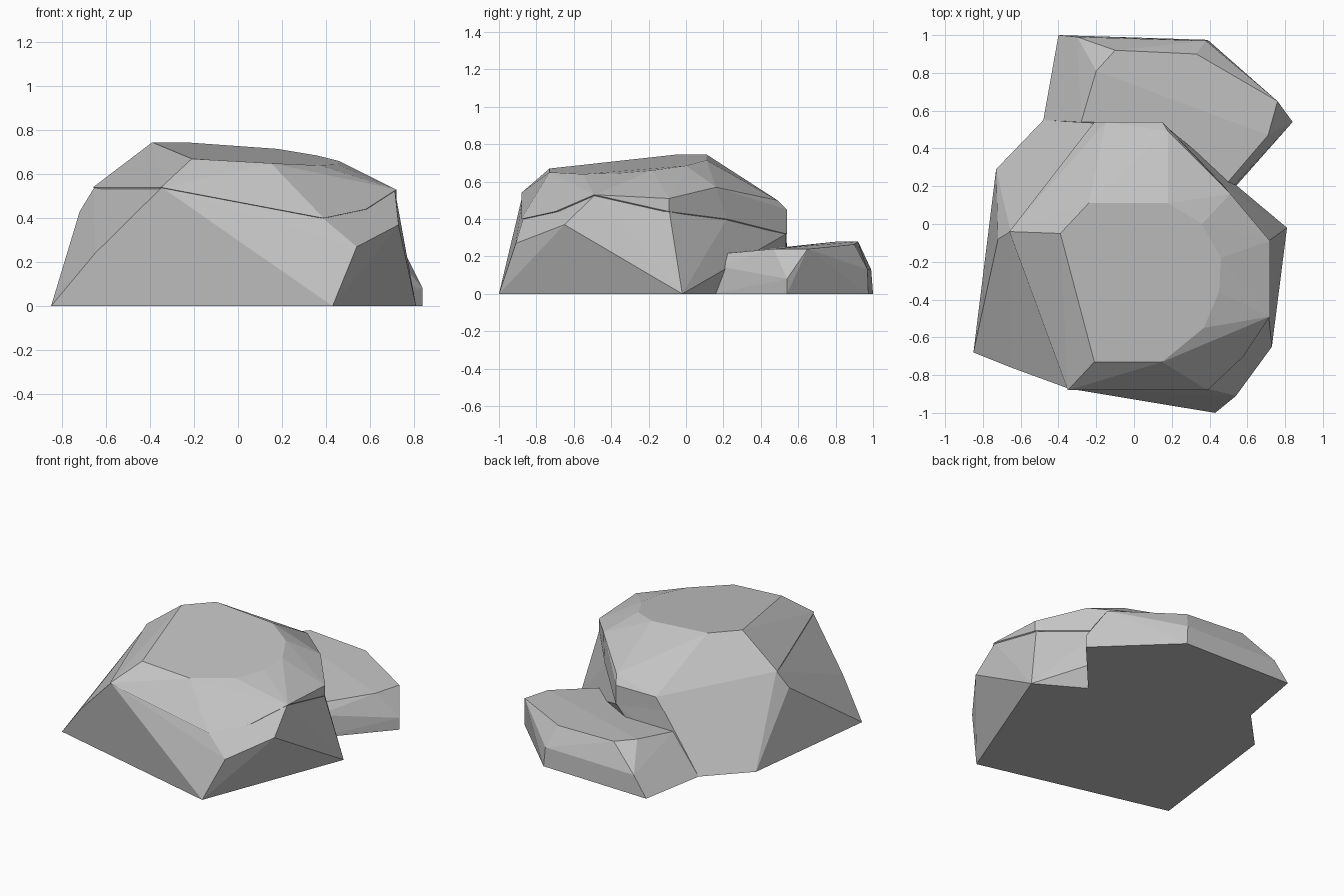
import bpy
import bmesh
import math

default_cube = bpy.data.objects.get("Cube")
if default_cube:
    bpy.data.objects.remove(default_cube, do_unlink=True)

# One plain stone colour
stone = bpy.data.materials.new("stone_grey")
stone.use_nodes = True
colour = (0.55, 0.55, 0.55, 1)
stone.diffuse_color = colour
stone.node_tree.nodes["Principled BSDF"].inputs["Base Color"].default_value = colour


def chiselled_rock(name, points, flatten=3):
    """Wrap a faceted shell around corner points and merge nearly flat facets."""
    mesh = bpy.data.meshes.new(name)
    bm = bmesh.new()
    for point in points:
        bm.verts.new(point)
    hull = bmesh.ops.convex_hull(bm, input=bm.verts)
    unused = set(hull["geom_interior"]) | set(hull["geom_unused"])
    loose = [item for item in unused if isinstance(item, bmesh.types.BMVert)]
    bmesh.ops.delete(bm, geom=loose, context="VERTS")
    bmesh.ops.dissolve_limit(bm, angle_limit=math.radians(flatten),
                             verts=bm.verts, edges=bm.edges)
    bmesh.ops.recalc_face_normals(bm, faces=bm.faces)
    bm.to_mesh(mesh)
    bm.free()
    mesh.materials.append(stone)
    rock = bpy.data.objects.new(name, mesh)
    bpy.context.collection.objects.link(rock)
    return rock


def shrink(points, factor):
    """Pull points towards the vertical axis, leaving a fine overhang."""
    return [(x * factor, y * factor, z) for x, y, z in points]


# Crack line shared by the two big boulders
seam = [
    (-0.66, -0.04, 0.54), (-0.43, -0.66, 0.50), (-0.35, -0.88, 0.54),
    (0.39, -0.88, 0.40), (0.58, -0.70, 0.44), (0.72, -0.49, 0.53),
    (0.72, -0.09, 0.44), (0.46, 0.22, 0.40), (0.15, 0.54, 0.32),
    (-0.21, 0.54, 0.37),
]

# Lower boulder: footprint, then the shoulders below the crack
footprint = [
    (-0.85, -0.68, 0), (0.43, -1, 0), (0.81, -0.02, 0),
    (-0.15, 0.54, 0), (-0.48, 0.55, 0), (-0.73, 0.29, 0),
]
shoulders = [
    (0.48, -0.91, 0.13), (0.54, -0.91, 0.27), (0.73, -0.65, 0.37),
    (0.73, -0.09, 0.17), (-0.65, -0.76, 0.24), (-0.72, -0.08, 0.43),
]
chiselled_rock("lower_boulder", footprint + shoulders + shrink(seam, 0.99))

# Upper boulder: sloping crown and the steep broken back edge
crown = [
    (-0.39, -0.05, 0.745), (-0.24, 0.11, 0.745), (0.18, 0.11, 0.715),
    (0.36, 0, 0.685), (0.46, -0.18, 0.66), (0.45, -0.36, 0.645),
    (0.37, -0.55, 0.64), (0.15, -0.73, 0.65), (-0.21, -0.73, 0.67),
]
broken_edge = [
    (0.72, -0.09, 0.51), (0.51, 0.16, 0.57), (0.18, 0.49, 0.50),
    (0.15, 0.54, 0.45), (-0.15, 0.54, 0.45),
]
chiselled_rock("upper_boulder", seam + crown + broken_edge)

# Low rock behind: base corners, bevelled rim and flat top
low_base = [
    (-0.40, 1, 0), (0.39, 0.975, 0), (0.84, 0.54, 0),
    (0.49, 0.145, 0), (-0.48, 0.55, 0), (-0.10, 0.30, 0),
]
low_rim = [
    (-0.30, 0.99, 0.13), (0.38, 0.97, 0.13), (0.84, 0.54, 0.08),
    (0.49, 0.16, 0.15), (0.76, 0.65, 0.24),
]
low_top = [
    (0.71, 0.47, 0.24), (0.47, 0.19, 0.215), (-0.28, 0.54, 0.25),
    (-0.20, 0.81, 0.28), (-0.10, 0.92, 0.28), (0.33, 0.90, 0.265),
    (0.43, 0.84, 0.26),
]
chiselled_rock("low_back_rock", low_base + low_rim + low_top)
